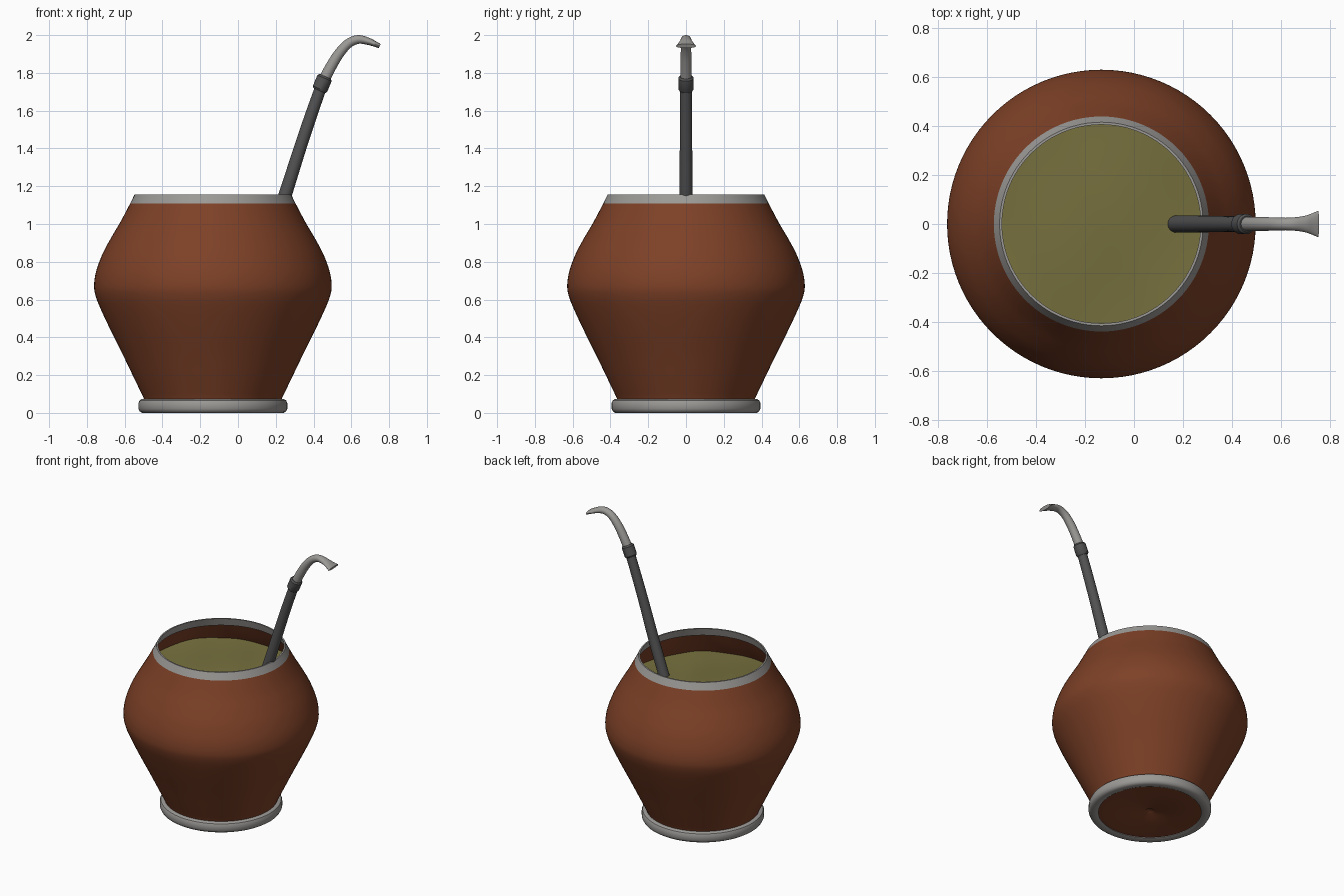
import bpy, bmesh, math
from mathutils import Vector

if "Cube" in bpy.data.objects:
    bpy.data.objects.remove(bpy.data.objects["Cube"])

CX = -0.133   # gourd axis


def material(name, rgb):
    m = bpy.data.materials.new(name)
    m.diffuse_color = (*rgb, 1)
    m.use_nodes = True
    m.node_tree.nodes["Principled BSDF"].inputs["Base Color"].default_value = m.diffuse_color
    return m


BROWN = material("brown gourd", (0.205, 0.052, 0.020))
SILVER = material("light metal", (0.33, 0.32, 0.305))
DARK = material("dark metal", (0.085, 0.085, 0.085))
GREEN = material("yerba green", (0.185, 0.165, 0.048))


def spline(pts, n=5):
    """Smooth curve through points of any dimension."""
    p = [Vector(q) for q in pts]
    p = [2 * p[0] - p[1]] + p + [2 * p[-1] - p[-2]]
    out = []
    for i in range(1, len(p) - 2):
        a, b, c, d = p[i - 1:i + 3]
        for k in range(n):
            t = k / n
            out.append(0.5 * (2 * b + (c - a) * t + (2 * a - 5 * b + 4 * c - d) * t * t
                              + (3 * b - a - 3 * c + d) * t ** 3))
    return out + [p[-2]]


def skin(name, rings, mat, cap=False, loop=False, angle=35):
    """Join rings of points into a surface."""
    bm = bmesh.new()
    vs = [[bm.verts.new(c) for c in r] for r in rings]
    pairs = list(zip(vs, vs[1:])) + ([(vs[-1], vs[0])] if loop else [])
    n = len(vs[0])
    for a, b in pairs:
        for i in range(n):
            j = (i + 1) % n
            bm.faces.new((a[i], a[j], b[j], b[i]))
    if cap:
        bm.faces.new(vs[0])
        bm.faces.new(vs[-1])
    bmesh.ops.remove_doubles(bm, verts=bm.verts, dist=1e-5)
    bmesh.ops.recalc_face_normals(bm, faces=bm.faces)
    me = bpy.data.meshes.new(name)
    bm.to_mesh(me)
    bm.free()
    me.materials.append(mat)
    ob = bpy.data.objects.new(name, me)
    bpy.context.collection.objects.link(ob)
    bpy.ops.object.select_all(action='DESELECT')
    bpy.context.view_layer.objects.active = ob
    ob.select_set(True)
    bpy.ops.object.shade_smooth_by_angle(angle=math.radians(angle))
    return ob


def lathe(name, profile, mat, loop=False, n=96):
    rings = [[(CX + r * math.cos(2 * math.pi * i / n), r * math.sin(2 * math.pi * i / n), z)
              for i in range(n)] for r, z in profile]
    return skin(name, rings, mat, loop=loop)


def tube(name, pts, mat, n=24, steps=5):
    """Sweep an ellipse along x-z points: (x, z, half width in y, half thickness)."""
    path = spline(pts, steps)
    rings = []
    for i, (x, z, w, h) in enumerate(path):
        a, b = path[max(i - 1, 0)], path[min(i + 1, len(path) - 1)]
        t = Vector((b[0] - a[0], b[1] - a[1])).normalized()
        ring = []
        for k in range(n):
            u = 2 * math.pi * k / n
            s = h * math.sin(u)
            ring.append((x - t.y * s, w * math.cos(u), z + t.x * s))
        rings.append(ring)
    return skin(name, rings, mat, cap=True)


# Gourd: outer wall, thin lip, inner wall and floor
outer = spline([(0.367, 0.08), (0.42, 0.19), (0.473, 0.30), (0.54, 0.435), (0.594, 0.55),
                (0.621, 0.62), (0.629, 0.675), (0.618, 0.75), (0.585, 0.84), (0.54, 0.925),
                (0.49, 1.01), (0.437, 1.11)])
inner = [(r - 0.012, z) for r, z in reversed(outer)]
base = [(0, 0.025), (0.02, 0.022), (0.035, 0.012), (0.345, 0.012), (0.36, 0.06)]
lathe("gourd_body", base + [tuple(p) for p in outer] + inner + [(0, 0.08)], BROWN)

# Metal rim band and base ring
lathe("rim_band", [(0.442, 1.10), (0.415, 1.155), (0.405, 1.155), (0.422, 1.10)],
      SILVER, loop=True)
lathe("base_ring", [(0.33, 0.006), (0.345, 0.0), (0.375, 0.0), (0.387, 0.008), (0.394, 0.022),
                    (0.394, 0.052), (0.388, 0.066), (0.376, 0.073), (0.362, 0.073),
                    (0.34, 0.03)], SILVER, loop=True)


# Yerba filling: gently uneven surface reaching the wall
def wall_radius(z):
    return min(outer[30:], key=lambda p: abs(p[1] - z))[0] - 0.006


def yerba_height(x, y):
    return (0.957 - 0.045 * x + 0.02 * y + 0.010 * math.sin(7 * x + 2) * math.cos(6 * y)
            + 0.004 * math.sin(17 * x + 9 * y))


fill = []
for k in range(25):
    ring = []
    for i in range(72):
        c, s = math.cos(math.tau * i / 72), math.sin(math.tau * i / 72)
        edge = wall_radius(yerba_height(0.5 * c, 0.5 * s))
        r = edge * k / 24
        ring.append((CX + r * c, r * s, yerba_height(r * c, r * s)))
    fill.append(ring)
skin("yerba_filling", fill, GREEN)

# Drinking straw: stem, collar and flared flat mouthpiece
tube("straw_stem", [(0.135, 0.82, .035, .035), (0.187, 0.97, .035, .035),
                    (0.25, 1.155, .035, .035), (0.328, 1.40, .033, .033),
                    (0.39, 1.585, .032, .032), (0.445, 1.74, .031, .031)], DARK)
tube("straw_collar", [(0.430, 1.706, .034, .034), (0.434, 1.715, .041, .041),
                      (0.458, 1.772, .041, .041), (0.462, 1.781, .033, .033)], DARK, steps=1)
tube("straw_mouthpiece", [(0.452, 1.757, .030, .030), (0.493, 1.835, .029, .029),
                          (0.537, 1.905, .028, .027), (0.585, 1.956, .026, .025),
                          (0.637, 1.977, .026, .023), (0.69, 1.967, .032, .019),
                          (0.725, 1.953, .043, .015), (0.75, 1.942, .054, .012)], SILVER)
